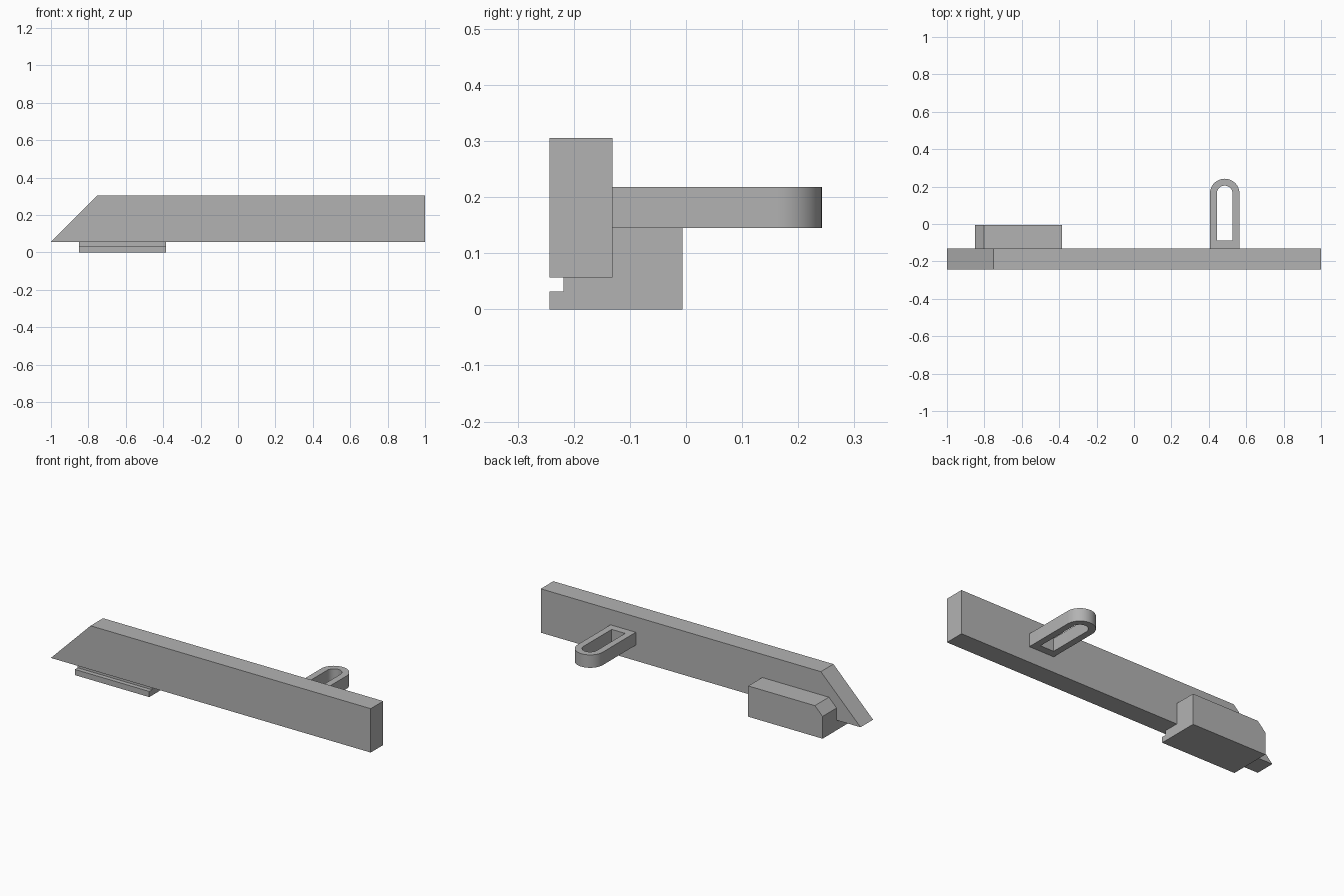
import bpy
import bmesh
from math import cos, sin, pi, radians

cube = bpy.data.objects.get("Cube")
if cube:
    bpy.data.objects.remove(cube, do_unlink=True)

grey = bpy.data.materials.new("plain_grey")
grey.use_nodes = True
colour = (0.45, 0.45, 0.45, 1)
grey.diffuse_color = colour
grey.node_tree.nodes["Principled BSDF"].inputs["Base Color"].default_value = colour


def finish(bm, name):
    bmesh.ops.recalc_face_normals(bm, faces=bm.faces)
    mesh = bpy.data.meshes.new(name)
    bm.to_mesh(mesh)
    bm.free()
    mesh.materials.append(grey)
    obj = bpy.data.objects.new(name, mesh)
    bpy.context.collection.objects.link(obj)
    return obj


def prism(points, offset):
    """Extrude a closed 3D outline along an offset."""
    bm = bmesh.new()
    face = bm.faces.new([bm.verts.new(p) for p in points])
    ext = bmesh.ops.extrude_face_region(bm, geom=[face], use_keep_orig=True)
    moved = [g for g in ext["geom"] if isinstance(g, bmesh.types.BMVert)]
    bmesh.ops.translate(bm, verts=moved, vec=offset)
    return bm


FRONT, BACK = -0.243, -0.131
BOTTOM, TOP = 0.057, 0.305

# Long bar with one slanted end
outline = [(-1, BOTTOM), (1, BOTTOM), (1, TOP), (-0.752, TOP)]
finish(prism([(x, FRONT, z) for x, z in outline], (0, BACK - FRONT, 0)), "bar")

# Stepped block wrapping under the bar, with a front lip
section = [(FRONT, 0), (-0.006, 0), (-0.006, 0.174), (BACK, 0.174),
           (BACK, BOTTOM), (-0.218, BOTTOM), (-0.218, 0.032), (FRONT, 0.032)]
bm = prism([(-0.85, y, z) for y, z in section], (0.465, 0, 0))
# Bevel on the block's upper end edge
edge = [e for e in bm.edges
        if all(v.co.x < -0.8 and v.co.z > 0.17 for v in e.verts)]
bmesh.ops.bevel(bm, geom=edge, offset=0.048, segments=1, affect='EDGES')
finish(bm, "guide_block")


# Rounded loop on the back of the bar
def u_outline(radius, base_y, steps=24):
    cx, cy = 0.485, 0.163
    arc = [(cx - radius * cos(pi * i / steps), cy + radius * sin(pi * i / steps))
           for i in range(steps + 1)]
    return [(cx - radius, base_y)] + arc + [(cx + radius, base_y)]


bm = bmesh.new()
outer = [bm.verts.new((x, y, 0.145)) for x, y in u_outline(0.079, BACK)]
inner = [bm.verts.new((x, y, 0.145)) for x, y in u_outline(0.042, -0.089)]
count = len(outer)
for i in range(count):
    j = (i + 1) % count
    bm.faces.new((outer[i], outer[j], inner[j], inner[i]))
ext = bmesh.ops.extrude_face_region(bm, geom=bm.faces[:], use_keep_orig=True)
bmesh.ops.translate(bm, vec=(0, 0, 0.073),
                    verts=[g for g in ext["geom"] if isinstance(g, bmesh.types.BMVert)])
loop = finish(bm, "back_loop")

bpy.ops.object.select_all(action='DESELECT')
loop.select_set(True)
bpy.context.view_layer.objects.active = loop
bpy.ops.object.shade_smooth_by_angle(angle=radians(30))
